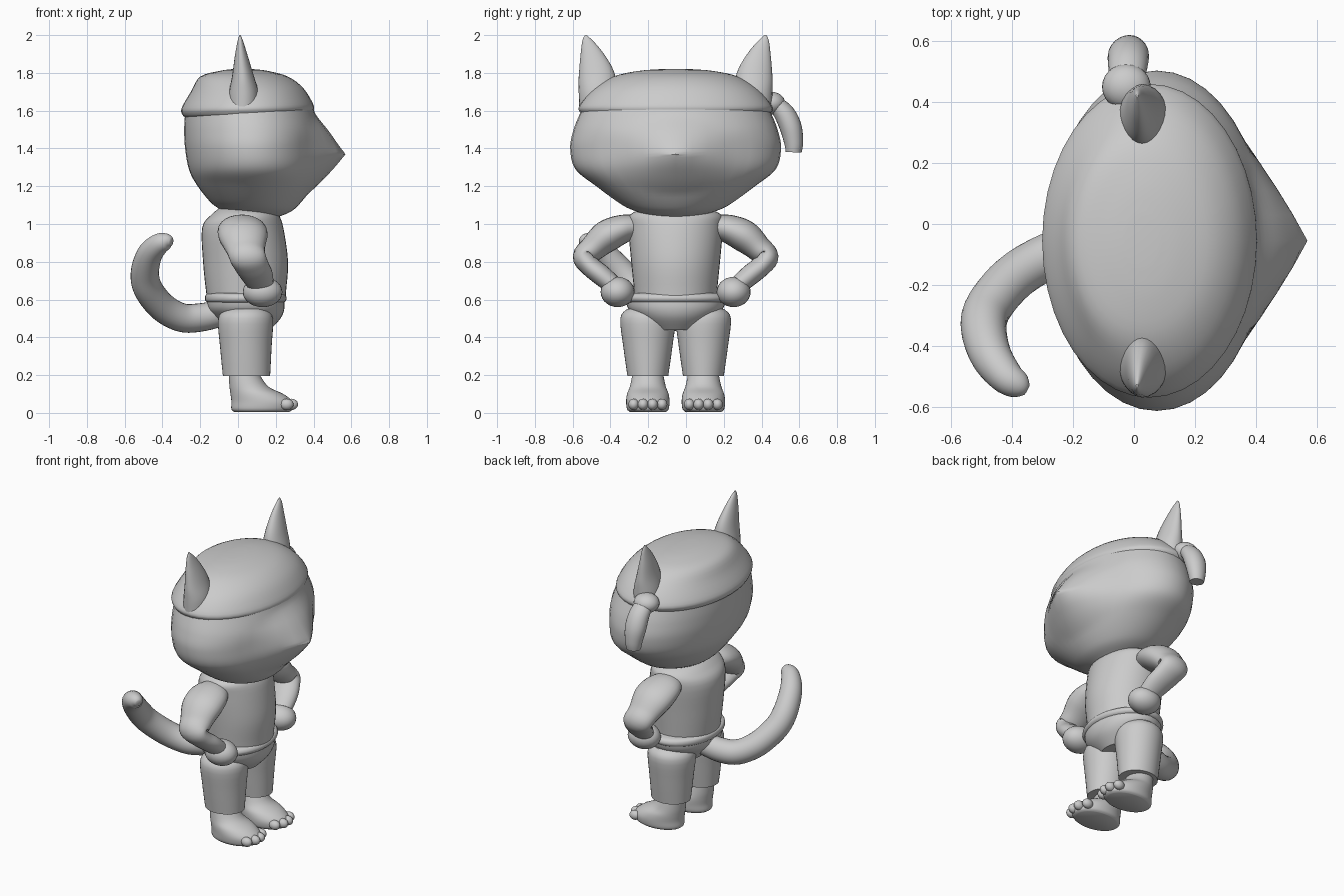
import bpy, bmesh, math
from mathutils import Vector

if "Cube" in bpy.data.objects:
    bpy.data.objects.remove(bpy.data.objects["Cube"], do_unlink=True)

MID = -0.055          # y of the body's plane of symmetry
SEG = 40

grey = bpy.data.materials.new("plain_grey")
grey.use_nodes = True
colour = (0.6, 0.6, 0.6, 1)
grey.diffuse_color = colour
grey.node_tree.nodes["Principled BSDF"].inputs["Base Color"].default_value = colour


def finish(name, bm, angle=40):
    bmesh.ops.recalc_face_normals(bm, faces=bm.faces)
    mesh = bpy.data.meshes.new(name)
    bm.to_mesh(mesh)
    bm.free()
    mesh.materials.append(grey)
    ob = bpy.data.objects.new(name, mesh)
    bpy.context.collection.objects.link(ob)
    bpy.ops.object.select_all(action='DESELECT')
    ob.select_set(True)
    bpy.context.view_layer.objects.active = ob
    bpy.ops.object.shade_smooth_by_angle(angle=math.radians(angle))
    return ob


def spline(rows, steps):
    """Catmull-Rom through rows of numbers."""
    out = []
    for i in range(len(rows) - 1):
        a, b, c, d = (rows[max(0, min(len(rows) - 1, i + k))] for k in (-1, 0, 1, 2))
        for s in range(steps):
            t = s / steps
            out.append([q + 0.5 * t * (r - p + t * (2*p - 5*q + 4*r - w + t * (3*(q - r) + w - p)))
                        for p, q, r, w in zip(a, b, c, d)])
    return out + [list(rows[-1])]


def skin(bm, rings):
    """Bridge rings of points and cap both ends."""
    rings = [[bm.verts.new(p) for p in ring] for ring in rings]
    n = len(rings[0])
    for a, b in zip(rings, rings[1:]):
        for i in range(n):
            bm.faces.new((a[i], a[(i + 1) % n], b[(i + 1) % n], b[i]))
    bm.faces.new(rings[0])
    bm.faces.new(rings[-1])


def circle(n=SEG):
    return [(math.cos(2 * math.pi * i / n), math.sin(2 * math.pi * i / n)) for i in range(n)]


def stack(name, rows, cy=MID, steps=4, shape=None):
    """Level ellipses: z, x back, x front, half width, rise towards the front."""
    bm = bmesh.new()
    rings = []
    for z, x0, x1, hy, rise in spline(rows, steps):
        rings.append([Vector(((x0 + x1) / 2 + c * (x1 - x0) / 2, cy + s * hy, z + c * rise))
                      for c, s in circle()])
    skin(bm, rings)
    if shape:
        for v in bm.verts:
            shape(v.co)
    return finish(name, bm)


def tube(name, rows, ref, steps=5):
    """Path points: x, y, z, radius along ref, radius across."""
    bm = bmesh.new()
    pts = spline(rows, steps)
    rings = []
    for i, (x, y, z, ra, rb) in enumerate(pts):
        t = Vector(pts[min(i + 1, len(pts) - 1)][:3]) - Vector(pts[max(i - 1, 0)][:3])
        t.normalize()
        u = (Vector(ref) - t * t.dot(Vector(ref))).normalized()
        v = t.cross(u)
        rings.append([Vector((x, y, z)) + u * c * ra + v * s * rb for c, s in circle(24)])
    skin(bm, rings)
    return finish(name, bm, 60)


def ball(name, centre, size):
    bm = bmesh.new()
    bmesh.ops.create_uvsphere(bm, u_segments=24, v_segments=14, radius=1)
    for v in bm.verts:
        v.co = Vector([c + s * p for c, s, p in zip(centre, size, v.co)])
    return finish(name, bm)


# Head with a pointed muzzle
def muzzle(p):
    if p.x > 0:
        r = math.hypot((p.y - MID) / 0.34, (p.z - 1.37) / 0.22)
        p.x += 0.14 * max(0, 1 - r) ** 1.3


stack("head", [(1.06, -.10, .22, .18, -.02), (1.10, -.15, .30, .28, -.02),
               (1.2, -.22, .39, .42, -.01), (1.29, -.26, .425, .53, 0),
               (1.4, -.28, .43, .558, 0), (1.5, -.285, .43, .54, 0),
               (1.6, -.28, .40, .50, .01)], steps=7, shape=muzzle)

# Cap with its knot and hanging end
stack("cap", [(1.575, -.28, .39, .49, .01), (1.59, -.295, .40, .505, .01),
              (1.625, -.298, .398, .51, .01), (1.71, -.25, .345, .44, .01),
              (1.78, -.20, .265, .33, 0), (1.81, -.10, .16, .2, 0), (1.82, -.03, .08, .08, 0)])
ball("cap_knot", (-.025, .45, 1.64), (.08, .075, .06))
tube("cap_tie", [(-.025, .46, 1.65, .055, .04), (-.02, .52, 1.585, .065, .055),
                 (-.018, .555, 1.51, .067, .058), (-.015, .57, 1.43, .055, .05),
                 (-.015, .57, 1.38, .045, .042)], (1, 0, 0))

# Torso, belt and briefs
stack("torso", [(.59, -.16, .25, .215, 0), (.65, -.17, .255, .22, 0), (.8, -.185, .265, .235, 0),
                (.98, -.19, .24, .25, 0), (1.05, -.14, .215, .24, 0), (1.09, -.09, .18, .15, 0)])
stack("belt", [(.58, -.15, .23, .25, 0), (.59, -.17, .25, .27, 0), (.607, -.175, .258, .278, 0),
               (.625, -.17, .25, .27, 0), (.634, -.15, .23, .25, 0)])
stack("briefs", [(.44, -.07, .17, .13, 0), (.5, -.12, .225, .2, 0),
                 (.55, -.16, .245, .25, 0), (.6, -.165, .245, .265, 0)])

# Paired limbs, ears, hands and toes
for side, s in (("left", 1), ("right", -1)):
    y = MID + s * 0.147

    def mir(rows):
        return [(r[0], MID + s * (r[1] - MID), *r[2:]) for r in rows]

    stack(side + "_leg", [(.195, -.08, .17, .108, 0), (.35, -.095, .178, .13, 0),
                          (.5, -.105, .185, .146, 0), (.55, -.06, .15, .11, 0)], y)
    stack(side + "_foot", [(.005, -.02, .27, .095, 0), (.02, -.035, .29, .11, 0),
                           (.06, -.035, .29, .115, 0), (.1, -.04, .24, .11, 0),
                           (.14, -.045, .16, .095, 0), (.21, -.05, .11, .08, 0)], y)
    for i in range(4):
        k = i - 1.5
        ball(f"{side}_toe_{i + 1}", (.285 - .012 * k * k, y + k * .05, .045), (.036, .028, .03))

    tube(side + "_arm", mir([(.02, .14, .985, .09, .06), (.02, .22, .975, .125, .075),
                             (.028, .31, .935, .13, .085), (.04, .385, .87, .105, .07),
                             (.052, .428, .825, .095, .062), (.075, .395, .775, .09, .055),
                             (.1, .34, .73, .085, .055), (.12, .28, .68, .07, .05)]), (1, 0, 0))
    ball(side + "_hand", (.13, MID + s * .307, .64), (.105, .09, .08))
    tube(side + "_ear", mir([(.03, .355, 1.62, .08, .1), (.03, .355, 1.7, .077, .103),
                             (.025, .365, 1.79, .056, .095), (.017, .39, 1.89, .034, .063),
                             (.012, .415, 1.97, .014, .026), (.01, .42, 2.0, .003, .005)]), (1, 0, 0))

# Curled tail
tube("tail", [(-.08, -.06, .53, .07, .07), (-.2, -.08, .505, .075, .075),
              (-.3, -.115, .505, .076, .076), (-.4, -.18, .56, .077, .077),
              (-.475, -.27, .655, .077, .077), (-.493, -.34, .74, .075, .075),
              (-.47, -.43, .835, .068, .068), (-.42, -.5, .892, .057, .057),
              (-.375, -.53, .907, .043, .043), (-.352, -.543, .905, .02, .02)], (0, 1, 0))
